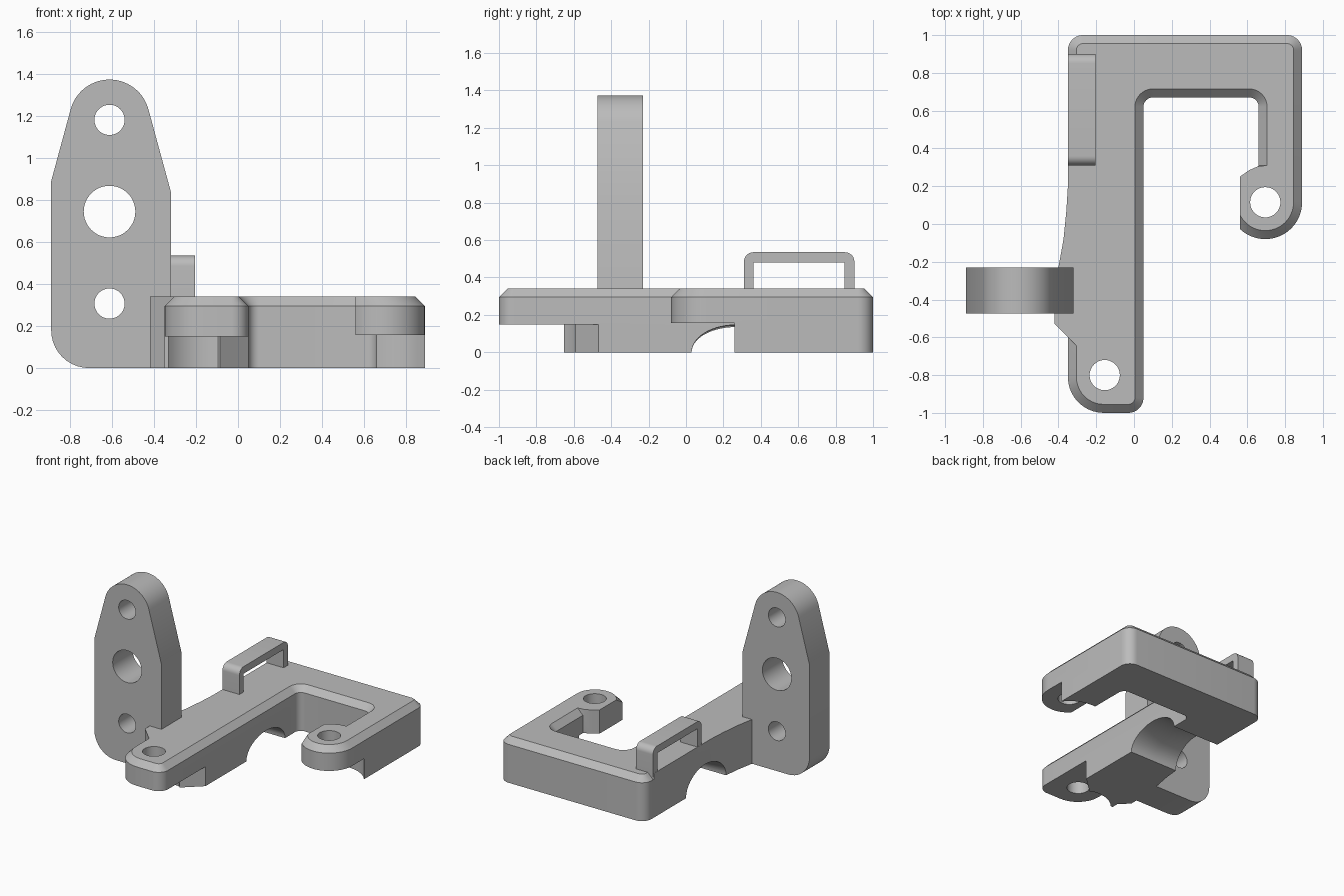
import bpy, bmesh, math

if "Cube" in bpy.data.objects:
    bpy.data.objects.remove(bpy.data.objects["Cube"])

grey = bpy.data.materials.new("plain grey")
grey.use_nodes = True
grey.diffuse_color = (0.5, 0.5, 0.5, 1)
grey.node_tree.nodes["Principled BSDF"].inputs["Base Color"].default_value = (0.5, 0.5, 0.5, 1)


def loft(name, rings):
    """Solid through rings of 3D points, capped at both ends."""
    bm = bmesh.new()
    loops = [[bm.verts.new(p) for p in ring] for ring in rings]
    n = len(loops[0])
    for a, b in zip(loops, loops[1:]):
        for i in range(n):
            j = (i + 1) % n
            bm.faces.new((a[i], a[j], b[j], b[i]))
    bm.faces.new(loops[0][::-1])
    bm.faces.new(loops[-1])
    bmesh.ops.recalc_face_normals(bm, faces=bm.faces)
    mesh = bpy.data.meshes.new(name)
    bm.to_mesh(mesh)
    bm.free()
    ob = bpy.data.objects.new(name, mesh)
    bpy.context.collection.objects.link(ob)
    mesh.materials.append(grey)
    return ob


def prism_z(name, pts, z0, z1):
    return loft(name, [[(x, y, z) for x, y in pts] for z in (z0, z1)])


def prism_y(name, pts, y0, y1):
    return loft(name, [[(x, y, z) for x, z in pts] for y in (y0, y1)])


def prism_x(name, pts, x0, x1):
    return loft(name, [[(x, y, z) for y, z in pts] for x in (x0, x1)])


def arc(cx, cy, r, a0, a1, n=10):
    angles = [math.radians(a0 + (a1 - a0) * i / n) for i in range(n + 1)]
    return [(cx + r * math.cos(a), cy + r * math.sin(a)) for a in angles]


def circle(cx, cy, r):
    return arc(cx, cy, r, 0, 360, 48)[:-1]


def finish(ob, cutters):
    """Cut the part, then smooth its round faces."""
    bpy.ops.object.select_all(action='DESELECT')
    bpy.context.view_layer.objects.active = ob
    ob.select_set(True)
    for c in cutters:
        c.hide_render = True
        mod = ob.modifiers.new("cut", 'BOOLEAN')
        mod.operation, mod.solver, mod.object = 'DIFFERENCE', 'EXACT', c
        bpy.ops.object.modifier_apply(modifier=mod.name)
        bpy.data.objects.remove(c)
    bpy.ops.object.shade_smooth_by_angle(angle=math.radians(25))


# Hooked base plate: outline inset by c on its chamfered edges
def outline(c):
    end_r = 0.195 - c
    start = 360 - math.degrees(math.acos(-0.135 / end_r))
    pts = arc(-0.16, -0.81, 0.19 - c, 180, 270)
    pts += arc(-0.03, -0.92, 0.08 - c, 270, 360)
    pts += arc(0.10, 0.62, 0.05 + c, 180, 90)
    pts += arc(0.61, 0.62, 0.05 + c, 90, 0)
    pts += [(0.66 + c, 0.31), (0.655, 0.305), (0.61, 0.285), (0.56, 0.25)]
    pts += arc(0.695, 0.115, end_r, start, 360, 20)
    pts += arc(0.81, 0.92, 0.08 - c, 0, 90)
    pts += arc(-0.27, 0.92, 0.08 - c, 90, 180)
    pts += [(-0.35 + c, 0.9), (-0.35, 0.89), (-0.35, 0.2), (-0.358, 0.07),
            (-0.373, -0.08), (-0.4, -0.23), (-0.42, -0.33), (-0.42, -0.53),
            (-0.35 + c, -0.6 - c)]
    return pts


base = loft("base_plate", [[(x, y, z) for x, y in outline(c)]
                           for c, z in ((0, 0), (0, 0.295), (0.045, 0.34))])

# Screw holes and the clearance recesses under both ends
screws = [(-0.155, -0.8), (0.695, 0.115)]
cuts = [prism_z("screw_cutter", circle(x, y, 0.08), -0.1, 0.5) for x, y in screws]
front_recess = ([(0.2, -1.1), (0.2, -0.33), (-0.085, -0.59)]
                + arc(-0.155, -0.8, 0.23, 75, 140) + [(-0.6, -0.65), (-0.6, -1.1)])
hook_recess = [(0.5, -0.2), (1, -0.2), (1, 0.26)] + arc(0.69, 0.11, 0.25, 37, 143) + [(0.5, 0.26)]
cuts.append(prism_z("front_recess_cutter", front_recess, -0.1, 0.15))
cuts.append(prism_z("hook_recess_cutter", hook_recess, -0.1, 0.158))

# Arched channel across the underside, slightly flared at its mouths
cuts.append(loft("channel_cutter", [
    [(x, 0.265 + 0.235 * u, h * v) for u, v in arc(0, 0, 1, 0, 180, 28)]
    + [(x, 0.03, -0.1), (x, 0.5, -0.1)]
    for x, h in ((-0.5, 0.2), (-0.15, 0.135), (0.2, 0.155))]))
finish(base, cuts)

# Upright mounting lug with three holes
profile = ([(-0.32, 0), (-0.32, 0.84)] + arc(-0.612, 1.182, 0.192, 14, 166, 28)
           + [(-0.89, 0.89)] + arc(-0.71, 0.18, 0.18, 180, 270))
lug = prism_y("mounting_lug", profile, -0.473, -0.23)
finish(lug, [prism_y("lug_hole_cutter", circle(-0.612, z, r), -0.7, 0)
             for z, r in ((0.307, 0.072), (0.745, 0.123), (1.182, 0.072))])

# Strap loop on the back corner
loop_profile = ([(0.31, 0.3)] + arc(0.36, 0.485, 0.05, 180, 90)
                + arc(0.85, 0.485, 0.05, 90, 0) + [(0.9, 0.3), (0.847, 0.3),
                (0.847, 0.48), (0.36, 0.48), (0.36, 0.3)])
finish(prism_x("strap_loop", loop_profile, -0.349, -0.205), [])
